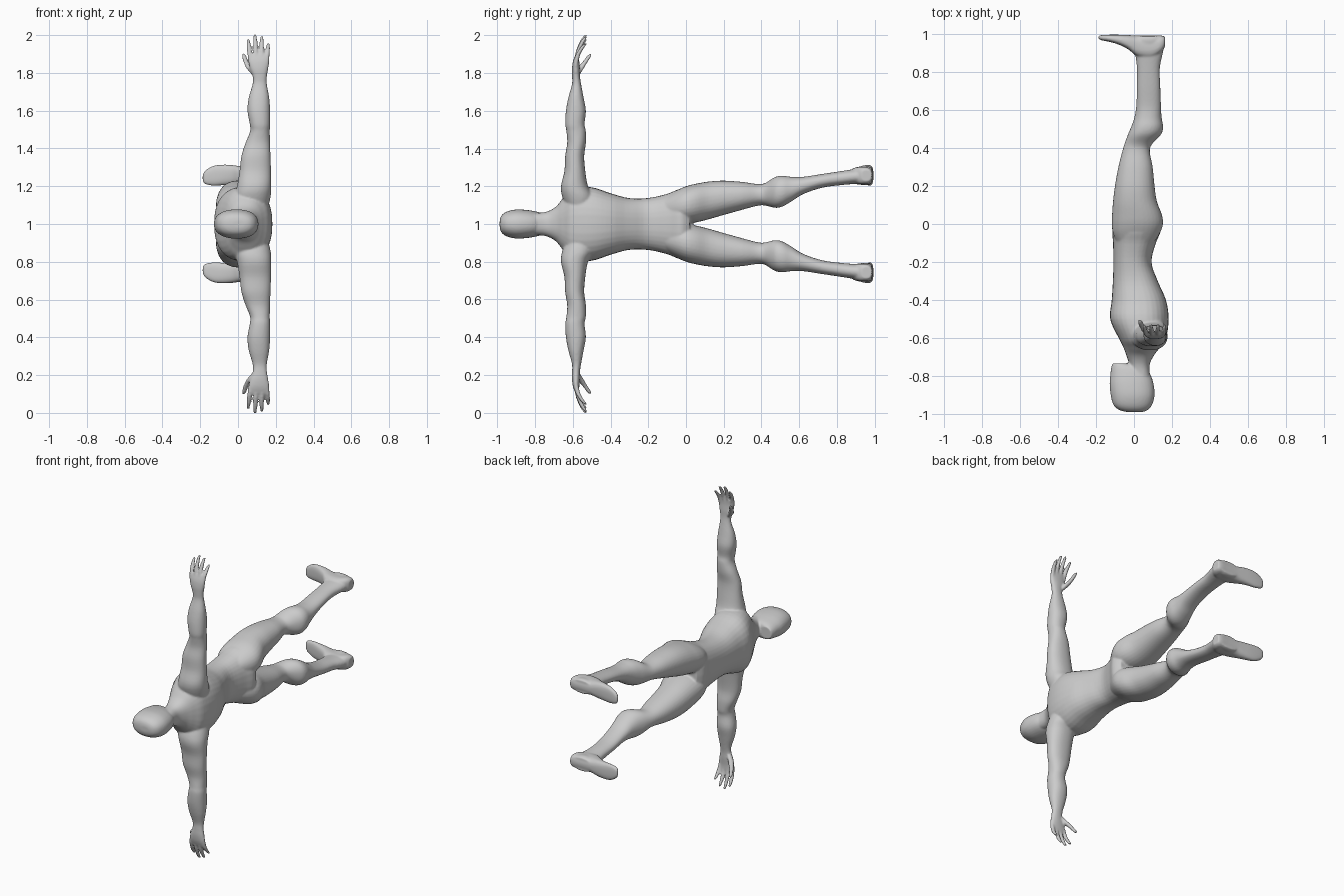
import bpy, bmesh
from math import cos, sin, pi, copysign

bm = bmesh.new()


def spline(rows, steps=4):
    """Catmull-Rom resampling of section rows."""
    out = []
    for i in range(len(rows) - 1):
        p = [rows[max(0, min(len(rows) - 1, i + k))] for k in (-1, 0, 1, 2)]
        for s in range(steps):
            t = s / steps
            out.append([b + 0.5 * t * (c - a + t * (2*a - 5*b + 4*c - d + t * (3*(b - c) + d - a)))
                        for a, b, c, d in zip(*p)])
    out.append(list(rows[-1]))
    return out


def loft(rows, place, mirror=False, power=2.2, n=32):
    """Skin rounded sections (t, u0, u1, v0, v1); place maps (t, u, v) to x, y, z."""
    for side in ((1, -1) if mirror else (1,)):
        rings = []
        for t, u0, u1, v0, v1 in spline(rows):
            ring = []
            for k in range(n):
                c, s = cos(2 * pi * k / n), sin(2 * pi * k / n)
                u = (u0 + u1) / 2 + (u1 - u0) / 2 * copysign(abs(c) ** (2 / power), c)
                v = (v0 + v1) / 2 + (v1 - v0) / 2 * copysign(abs(s) ** (2 / power), s)
                x, y, z = place(t, u, v)
                ring.append(bm.verts.new((x, y, 1 + side * (z - 1))))
            rings.append(ring)
        for a, b in zip(rings, rings[1:]):
            for k in range(n):
                bm.faces.new((a[k], a[(k + 1) % n], b[(k + 1) % n], b[k]))
        bm.faces.new(rings[0])
        bm.faces.new(rings[-1])


def along_y(t, u, v):
    return u, t, v


def along_z(t, u, v):
    return u, v, t


def along_x(t, u, v):
    return t, u, v


def centred(rows):
    return [(t, a, b, 1 - h, 1 + h) for t, a, b, h in rows]


# torso with neck
loft(centred([(-.80, -.02, .085, .058), (-.74, -.025, .082, .065), (-.69, -.04, .105, .092),
              (-.65, -.055, .135, .14), (-.60, -.08, .168, .19), (-.50, -.125, .182, .195),
              (-.40, -.117, .168, .163), (-.30, -.111, .125, .137), (-.20, -.108, .092, .138),
              (-.10, -.110, .115, .16), (-.03, -.113, .142, .185), (.02, -.09, .12, .16)]),
     along_y, power=2.4)
# head
loft(centred([(-.988, -.03, .04, .02), (-.978, -.075, .07, .046), (-.95, -.108, .095, .066),
              (-.90, -.122, .108, .077), (-.84, -.128, .103, .074), (-.79, -.124, .085, .065),
              (-.755, -.120, .05, .055), (-.732, -.113, -.035, .040)]),
     along_y, power=2.3)
# legs
loft([(-.12, -.08, .09, 1.02, 1.14), (-.05, -.11, .135, 1.005, 1.178), (0, -.116, .152, 1.003, 1.2),
      (.05, -.115, .146, 1.008, 1.213), (.12, -.11, .12, 1.025, 1.225), (.2, -.10, .108, 1.048, 1.23),
      (.3, -.082, .098, 1.076, 1.223), (.38, -.062, .083, 1.097, 1.212), (.42, -.05, .095, 1.098, 1.217),
      (.47, -.032, .142, 1.086, 1.248), (.51, -.015, .153, 1.092, 1.256), (.56, .002, .145, 1.12, 1.25),
      (.62, .012, .142, 1.158, 1.25), (.72, .015, .138, 1.192, 1.265), (.82, .015, .136, 1.206, 1.28),
      (.90, .005, .152, 1.212, 1.293), (.96, -.01, .16, 1.207, 1.305), (.985, 0, .155, 1.215, 1.3)],
     along_y, True)
# feet
loft([(-.187, .975, .988, 1.225, 1.262), (-.172, .965, .992, 1.21, 1.285), (-.13, .957, .994, 1.203, 1.308),
      (-.08, .942, .994, 1.205, 1.314), (-.03, .917, .992, 1.206, 1.312), (.02, .88, .99, 1.208, 1.305),
      (.09, .87, .99, 1.21, 1.303), (.14, .9, .99, 1.212, 1.302), (.162, .93, .985, 1.225, 1.29)],
     along_x, True, 2.6)
# arms
loft([(1.06, .0, .15, -.62, -.50), (1.14, -.02, .172, -.655, -.49), (1.20, -.005, .176, -.663, -.52),
      (1.28, .008, .175, -.645, -.534), (1.36, .018, .172, -.641, -.540), (1.43, .04, .170, -.63, -.531),
      (1.49, .064, .168, -.634, -.531), (1.53, .062, .17, -.64, -.538), (1.60, .05, .17, -.637, -.531),
      (1.67, .057, .165, -.624, -.543), (1.74, .077, .153, -.605, -.556), (1.78, .078, .153, -.604, -.562),
      (1.82, .064, .16, -.605, -.563), (1.86, .055, .166, -.600, -.566), (1.89, .055, .167, -.590, -.566),
      (1.902, .062, .16, -.584, -.567)], along_z, True)
# fingers: x at the knuckle, x at the tip, tip height
for xa, xb, top in ((.066, .053, 1.98), (.096, .090, 2.004), (.126, .126, 1.995), (.153, .160, 1.958)):
    rows = []
    for f, y, r in ((0, -.582, .012), (.4, -.572, .0125), (.75, -.552, .0115), (.95, -.535, .009), (1, -.53, .005)):
        x = xa + (xb - xa) * f
        rows.append((1.86 + (top - 1.86) * f, x - r, x + r, y - r, y + r))
    loft(rows, along_z, True, 2, 16)
# thumbs
loft([(t, x - r, x + r, y - r, y + r) for t, x, y, r in
      ((1.79, .088, -.577, .014), (1.825, .062, -.56, .018), (1.86, .042, -.535, .014),
       (1.89, .032, -.514, .012), (1.902, .029, -.506, .006))], along_z, True, 2, 16)

bmesh.ops.recalc_face_normals(bm, faces=bm.faces)
mesh = bpy.data.meshes.new("human_body")
bm.to_mesh(mesh)
bm.free()
body = bpy.data.objects.new("human_body", mesh)
bpy.context.collection.objects.link(body)

# fuse the overlapping parts into one smooth skin
fuse = body.modifiers.new("fuse", 'REMESH')
fuse.mode = 'VOXEL'
fuse.voxel_size = 0.006
fuse.use_smooth_shade = True
soft = body.modifiers.new("soften", 'SMOOTH')
soft.factor = 0.5
soft.iterations = 5
